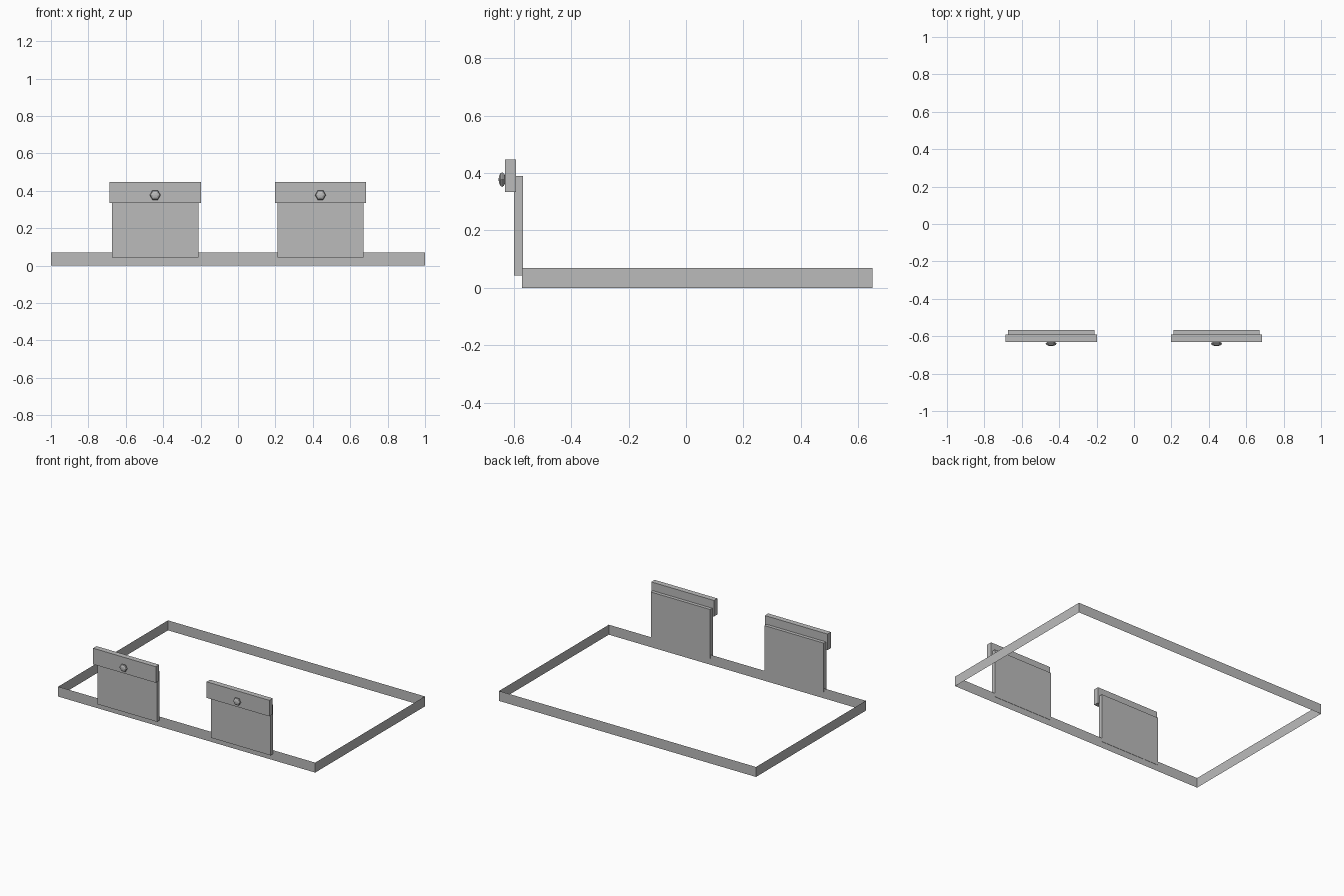
import bpy, bmesh, math
from mathutils import Matrix

if "Cube" in bpy.data.objects:
    bpy.data.objects.remove(bpy.data.objects["Cube"])

grey = bpy.data.materials.new("grey")
grey.diffuse_color = (0.5, 0.5, 0.5, 1)
grey.use_nodes = True
grey.node_tree.nodes["Principled BSDF"].inputs["Base Color"].default_value = grey.diffuse_color


def finish(name, bm):
    mesh = bpy.data.meshes.new(name)
    bm.to_mesh(mesh)
    bm.free()
    mesh.materials.append(grey)
    obj = bpy.data.objects.new(name, mesh)
    bpy.context.collection.objects.link(obj)
    return obj


def box(name, x, y, z):
    """Box from (low, high) ranges on each axis."""
    ranges = (x, y, z)
    size = [b - a for a, b in ranges]
    mid = [(a + b) / 2 for a, b in ranges]
    bm = bmesh.new()
    bmesh.ops.create_cube(bm, size=1, matrix=Matrix.Translation(mid) @ Matrix.Diagonal((*size, 1)))
    return finish(name, bm)


# Thin rectangular band, open at top and bottom
bm = bmesh.new()
corners = [(-1, -0.57), (1, -0.57), (1, 0.65), (-1, 0.65)]
low = [bm.verts.new((x, y, 0)) for x, y in corners]
high = [bm.verts.new((x, y, 0.07)) for x, y in corners]
for i in range(4):
    j = (i + 1) % 4
    bm.faces.new((low[i], low[j], high[j], high[i]))
finish("band", bm)

# Two hanging panels, each with a clamp bar and a screw
for side, cx in (("left", -0.443), ("right", 0.441)):
    box(side + "_panel", (cx - 0.231, cx + 0.231), (-0.598, -0.568), (0.044, 0.389))
    box(side + "_clamp_bar", (cx - 0.244, cx + 0.244), (-0.63, -0.592), (0.334, 0.447))

    # Flattened six-sided domed screw head facing the front
    bm = bmesh.new()
    bmesh.ops.create_uvsphere(
        bm, u_segments=6, v_segments=6, radius=1,
        matrix=Matrix.Translation((cx, -0.64, 0.377))
        @ Matrix.Diagonal((0.029, 0.0125, 0.029, 1))
        @ Matrix.Rotation(math.radians(90), 4, 'X')
        @ Matrix.Rotation(math.radians(30), 4, 'Z'))
    finish(side + "_screw", bm)
